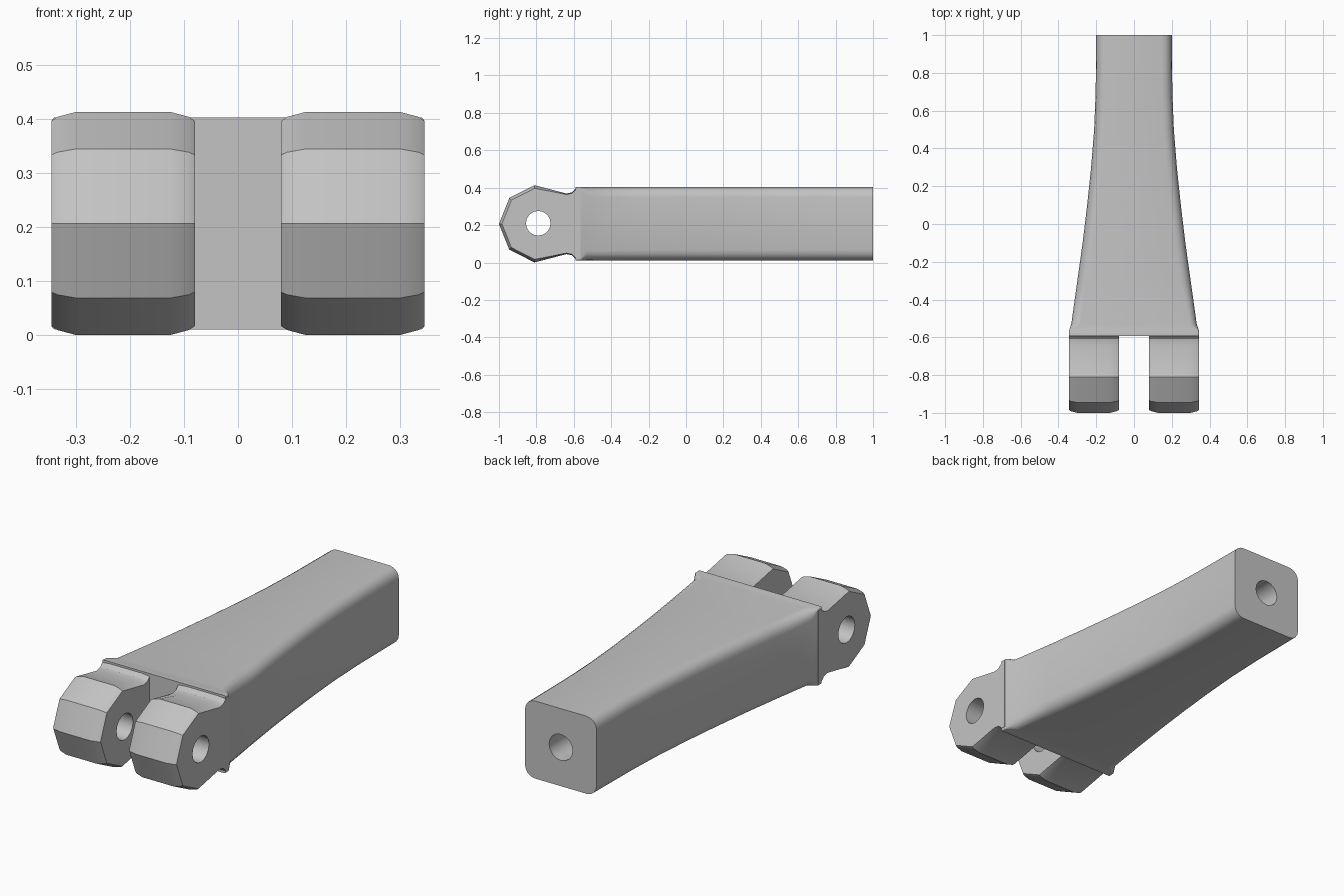
import bpy, bmesh, math

if "Cube" in bpy.data.objects:
    bpy.data.objects.remove(bpy.data.objects["Cube"])

grey = bpy.data.materials.new("plain_grey")
grey.diffuse_color = (0.55, 0.55, 0.55, 1)
grey.use_nodes = True
grey.node_tree.nodes["Principled BSDF"].inputs["Base Color"].default_value = grey.diffuse_color
ZC = 0.207  # mid height of the whole part


def loft(name, rings):
    """Skin a list of equal-length closed rings and cap both ends."""
    bm = bmesh.new()
    loops = [[bm.verts.new(p) for p in ring] for ring in rings]
    n = len(loops[0])
    for a, b in zip(loops, loops[1:]):
        for i in range(n):
            j = (i + 1) % n
            bm.faces.new((a[i], a[j], b[j], b[i]))
    bm.faces.new(loops[0])
    bm.faces.new(loops[-1])
    bmesh.ops.recalc_face_normals(bm, faces=bm.faces)
    mesh = bpy.data.meshes.new(name)
    bm.to_mesh(mesh)
    bm.free()
    mesh.materials.append(grey)
    ob = bpy.data.objects.new(name, mesh)
    bpy.context.collection.objects.link(ob)
    return ob


def drill(ob, location, rotation, depth, radius=0.066):
    """Cut a round hole and discard the cutter."""
    bpy.ops.mesh.primitive_cylinder_add(vertices=16, radius=radius, depth=depth,
                                        location=location, rotation=rotation)
    cutter = bpy.context.object
    cutter.hide_render = True
    cutter.data.materials.append(grey)
    mod = ob.modifiers.new("hole", 'BOOLEAN')
    mod.operation = 'DIFFERENCE'
    mod.solver = 'EXACT'
    mod.object = cutter
    activate(ob)
    bpy.ops.object.modifier_apply(modifier=mod.name)
    bpy.data.objects.remove(cutter, do_unlink=True)


def activate(ob):
    bpy.ops.object.select_all(action='DESELECT')
    ob.select_set(True)
    bpy.context.view_layer.objects.active = ob


def rounded_section(y, w, r, h=0.196, steps=4):
    """Rounded rectangle standing across the y axis."""
    ring = []
    for k, (sx, sz) in enumerate([(1, 1), (-1, 1), (-1, -1), (1, -1)]):
        for s in range(steps + 1):
            a = math.pi / 2 * (k + s / steps)
            ring.append((sx * (w - r) + r * math.cos(a), y,
                         ZC + sz * (h - r) + r * math.sin(a)))
    return ring


# Flared arm, ending in a square-cornered flange: (y, half width, corner radius)
sections = [(-0.592, 0.344, 0.006), (-0.565, 0.344, 0.008), (-0.53, 0.332, 0.05),
            (-0.3, 0.300, 0.055), (-0.1, 0.272, 0.055), (0.1, 0.248, 0.055),
            (0.3, 0.227, 0.055), (0.5, 0.211, 0.055), (0.7, 0.203, 0.055),
            (1.0, 0.200, 0.055)]
arm = loft("flared_arm", [rounded_section(*s) for s in sections])
drill(arm, (0, 1.0, ZC), (math.pi / 2, 0, 0), 0.6)

# Clevis knuckles: upper half of the side outline as (y, height above middle)
half = [(-0.945, 0.138), (-0.81, 0.2065), (-0.64, 0.162), (-0.61, 0.168),
        (-0.59, 0.188), (-0.565, 0.192)]
outline = [(-1.0, 0.0)] + half + [(y, -z) for y, z in reversed(half)]
# Rounded rim: (x, outline scale)
rim = [(0.08, 0.92), (0.091, 0.955), (0.126, 1.0),
       (0.299, 1.0), (0.334, 0.955), (0.345, 0.92)]


def knuckle_ring(x, s):
    ring = []
    for y, z in outline:
        if y < -0.7:
            ring.append((x, -0.8 + (y + 0.8) * s, ZC + z * s))
        else:  # the neck keeps its length
            ring.append((x, y, ZC + z * (1 - (1 - s) * 0.4)))
    return ring


parts = [arm]
for side, label in ((-1, "left"), (1, "right")):
    knuckle = loft(label + "_knuckle", [knuckle_ring(side * x, s) for x, s in rim])
    drill(knuckle, (side * 0.21, -0.79, ZC + 0.003), (0, math.pi / 2, 0), 0.6 - 0.2)
    parts.append(knuckle)

for ob in parts:
    activate(ob)
    bpy.ops.object.shade_smooth_by_angle(angle=math.radians(30))
